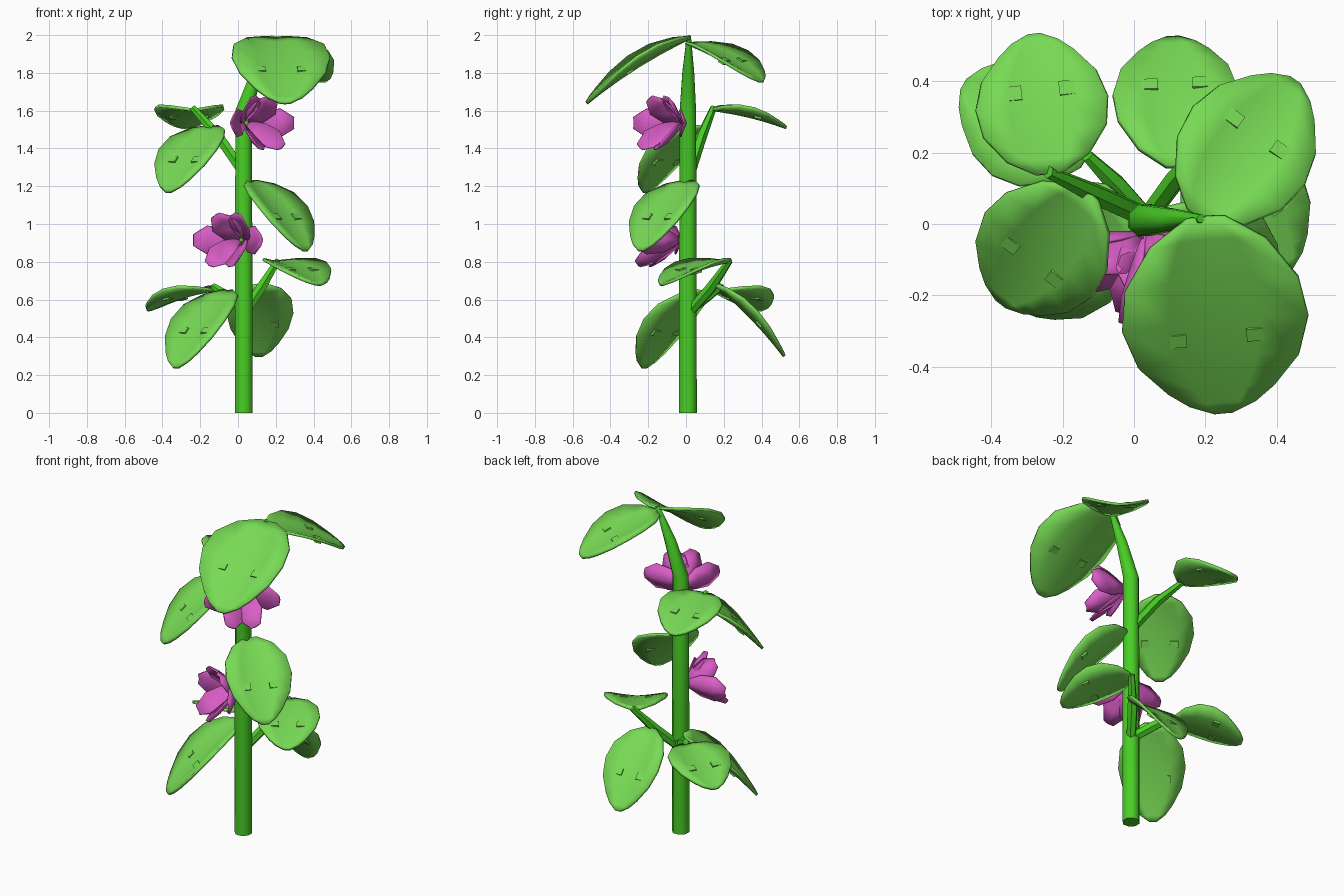
import bpy, bmesh, math
from mathutils import Vector, Matrix

if "Cube" in bpy.data.objects:
    bpy.data.objects.remove(bpy.data.objects["Cube"])


def material(name, rgb):
    m = bpy.data.materials.new(name)
    m.diffuse_color = (*rgb, 1)
    m.use_nodes = True
    m.node_tree.nodes["Principled BSDF"].inputs["Base Color"].default_value = m.diffuse_color
    return m


LEAF = material("leaf green", (0.185, 0.70, 0.09))
STEM = material("stem green", (0.065, 0.62, 0.018))
PETAL = material("petal pink", (0.70, 0.11, 0.57))


def finish(bm, name, mat, angle=40, thickness=0):
    bmesh.ops.recalc_face_normals(bm, faces=bm.faces)
    me = bpy.data.meshes.new(name)
    bm.to_mesh(me)
    bm.free()
    me.materials.append(mat)
    ob = bpy.data.objects.new(name, me)
    bpy.context.collection.objects.link(ob)
    if thickness:
        s = ob.modifiers.new("thickness", 'SOLIDIFY')
        s.thickness, s.offset = thickness, 0
    bpy.ops.object.select_all(action='DESELECT')
    ob.select_set(True)
    bpy.context.view_layer.objects.active = ob
    bpy.ops.object.shade_smooth_by_angle(angle=math.radians(angle))
    return ob


def tube(name, points, radii, sides):
    """Tapered tube through the points."""
    bm = bmesh.new()
    pts = [Vector(p) for p in points]
    rings = []
    for i, (p, r) in enumerate(zip(pts, radii)):
        d = (pts[min(i + 1, len(pts) - 1)] - pts[max(i - 1, 0)]).normalized()
        u = d.cross(Vector((0, 1, 0))).normalized()
        v = d.cross(u)
        rings.append([bm.verts.new(p + r * (u * math.cos(a) + v * math.sin(a)))
                      for a in [2 * math.pi * (k + .5) / sides for k in range(sides)]])
    for a, b in zip(rings, rings[1:]):
        for k in range(sides):
            n = (k + 1) % sides
            bm.faces.new((a[k], a[n], b[n], b[k]))
    bm.faces.new(rings[0])
    bm.faces.new(rings[-1])
    return finish(bm, name, STEM, 50)


def grid(bm, rows):
    vs = [[bm.verts.new(p) for p in row] for row in rows]
    for a, b in zip(vs, vs[1:]):
        for k in range(len(a) - 1):
            bm.faces.new((a[k], a[k + 1], b[k + 1], b[k]))


# half-width of a leaf along its length
LEAF_PROFILE = [(0, .2), (.1, .62), (.28, .93), (.48, 1), (.68, .87), (.85, .58), (.94, .36), (1, .1)]


def leaf(name, base, tip, width):
    base, tip = Vector(base), Vector(tip)
    axis = tip - base
    length = axis.length
    x = axis.normalized()
    y = Vector((0, 0, 1)).cross(x).normalized()
    z = x.cross(y)

    def surface(t, s):
        cup = (0.13 - 0.04 * t) * width * abs(s) ** 1.6
        arch = 0.12 * length * t * (1 - t)
        return base + x * (t * length) + y * (s * width / 2) + z * (arch + cup)

    bm = bmesh.new()
    grid(bm, [[surface(t, w * s) for s in (-1, -.5, 0, .5, 1)] for t, w in LEAF_PROFILE])
    finish(bm, name, LEAF, 50, 0.016)
    # two small square marks set through the blade
    bm = bmesh.new()
    for s in (-.42, .42):
        m = Matrix((x, y, z)).transposed().to_4x4()
        m.translation = surface(.58, s)
        bmesh.ops.create_cube(bm, size=1, matrix=m @ Matrix.Diagonal((.04, .05, .026, 1)))
    finish(bm, name + "_marks", LEAF, 30)


def flower(name, base, axis):
    """Six spoon-shaped petals spreading round an axis."""
    base, d = Vector(base), Vector(axis).normalized()
    up = Vector((0, 0, 1))
    side = d.cross(up).normalized()
    bm = bmesh.new()
    for k in range(6):
        a = k * math.pi / 3
        out = side * math.cos(a) + up * math.sin(a)
        across = d.cross(out)
        reach = .215 if math.sin(a) < -.1 else .15
        spread = .155 if k % 3 else .215
        rows = []
        for f, o, w in ((0, .05, .02), (.3, .4, .065), (.65, .76, .075), (1, 1, .03)):
            c = base + d * reach * f + out * spread * o
            n = (d * spread - out * reach).normalized()
            rows.append([c - across * w + n * w * .4, c, c + across * w + n * w * .4])
        grid(bm, rows)
    finish(bm, name, PETAL, 50, 0.008)


# stem and side branches
tube("main_stem", [(.03, .01, 0), (.03, .01, .8), (.03, .01, 1.6), (.1, .012, 1.8), (.187, .015, 1.995)],
     [.051, .05, .047, .034, .012], 8)
tube("upper_left_branch", [(.03, .02, 1.27), (-.10, .08, 1.46), (-.24, .145, 1.615)], [.03, .03, .018], 6)
tube("lower_left_branch", [(.03, .02, .55), (-.05, .11, .615), (-.13, .19, .67)], [.03, .03, .018], 6)
tube("lower_right_branch", [(.035, .015, .53), (.12, .13, .66), (.21, .23, .805)], [.028, .03, .018], 6)

# leaves: base, tip, width
for name, base, tip, width in [
    ("top_front_leaf", (.2, .02, 1.985), (.25, -.525, 1.64), .52),
    ("top_back_leaf", (.18, .02, 1.955), (.45, .40, 1.755), .38),
    ("upper_left_back_leaf", (-.235, .14, 1.605), (-.28, .53, 1.51), .37),
    ("upper_left_front_leaf", (-.13, .09, 1.515), (-.37, -.22, 1.17), .38),
    ("middle_right_leaf", (.07, .02, 1.225), (.36, -.24, .86), .38),
    ("lower_left_front_leaf", (-.05, .085, .645), (-.33, -.225, .24), .38),
    ("lower_left_back_leaf", (-.13, .19, .65), (-.475, .39, .545), .36),
    ("lower_right_front_leaf", (.2, .22, .80), (.43, -.13, .68), .36),
    ("lower_right_back_leaf", (.125, .16, .675), (.11, .52, .30), .35),
]:
    leaf(name, base, tip, width)

# blossoms
flower("lower_flower", (.025, -.03, .915), (-.52, -.85, 0))
flower("upper_flower", (.035, -.025, 1.535), (.62, -.78, 0))
